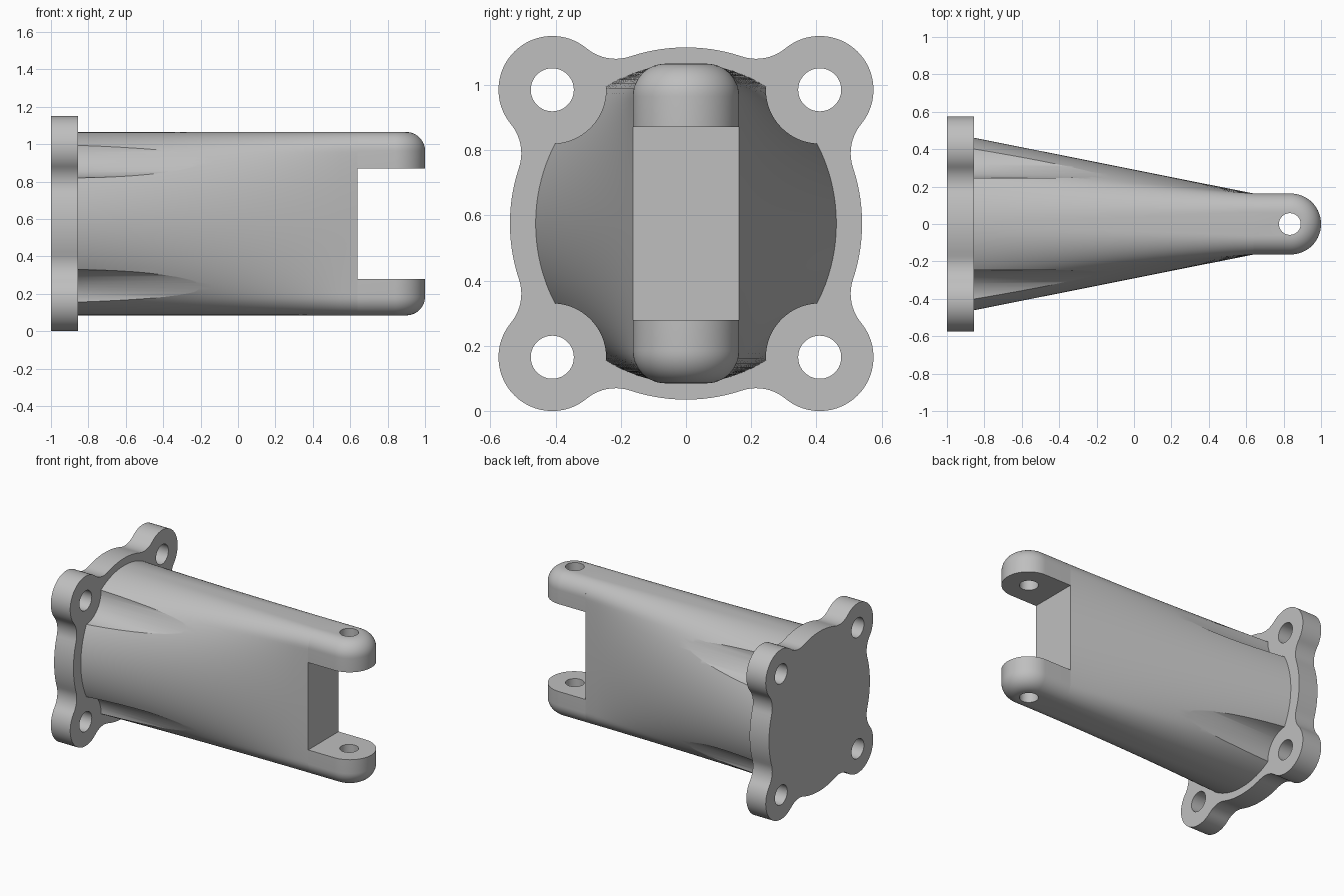
import bpy, bmesh
from math import sin, cos, pi, sqrt, atan2, radians

cube = bpy.data.objects.get("Cube")
if cube:
    bpy.data.objects.remove(cube, do_unlink=True)

MID = 0.575                      # height of the long axis
BOLT, LOBE, HUB, FILLET = 0.41, 0.165, 0.54, 0.14
HALF_H, HALF_W, ROUND = 0.49, 0.163, 0.1
FLANGE_X, STEP_X = -0.855, 0.64  # flange front, fork root

metal = bpy.data.materials.new("light grey metal")
metal.use_nodes = True
metal.diffuse_color = (0.52, 0.52, 0.52, 1)
metal.node_tree.nodes["Principled BSDF"].inputs["Base Color"].default_value = (0.52, 0.52, 0.52, 1)


def loft(name, rings):
    """Skin closed rings of equal length and cap both ends."""
    bm = bmesh.new()
    rows = [[bm.verts.new(p) for p in ring] for ring in rings]
    n = len(rows[0])
    for a, b in zip(rows, rows[1:]):
        for i in range(n):
            j = (i + 1) % n
            bm.faces.new((a[i], a[j], b[j], b[i]))
    bm.faces.new(rows[0][::-1])
    bm.faces.new(rows[-1])
    bmesh.ops.recalc_face_normals(bm, faces=bm.faces)
    mesh = bpy.data.meshes.new(name)
    bm.to_mesh(mesh)
    bm.free()
    mesh.materials.append(metal)
    obj = bpy.data.objects.new(name, mesh)
    bpy.context.collection.objects.link(obj)
    return obj


def arc(cx, cy, r, start, end, n):
    return [(cx + r * cos(start + (end - start) * i / n),
             cy + r * sin(start + (end - start) * i / n)) for i in range(n + 1)]


def activate(obj):
    bpy.ops.object.select_all(action='DESELECT')
    obj.select_set(True)
    bpy.context.view_layer.objects.active = obj


def cut(obj, cutter):
    cutter.hide_render = True
    mod = obj.modifiers.new("cut", 'BOOLEAN')
    mod.operation, mod.solver, mod.object = 'DIFFERENCE', 'EXACT', cutter
    activate(obj)
    bpy.ops.object.modifier_apply(modifier=mod.name)
    bpy.data.objects.remove(cutter, do_unlink=True)


def rod_x(y, z, r, x0, x1):
    circle = arc(y, z, r, 0, 2 * pi, 64)[:-1]
    return loft("cutter", [[(x, p, q) for p, q in circle] for x in (x0, x1)])


def finish(obj):
    activate(obj)
    bpy.ops.object.shade_smooth_by_angle(angle=radians(30))


bolts = [(sy * BOLT, MID + sz * BOLT) for sy in (-1, 1) for sz in (-1, 1)]

# Flange: round hub blended into four bolt lobes
d = BOLT * sqrt(2)
a = ((HUB + FILLET) ** 2 - (LOBE + FILLET) ** 2 + d * d) / (2 * d)
h = sqrt((HUB + FILLET) ** 2 - a * a)
phi, beta = atan2(h, a), atan2(h, a - d)
quarter = (arc(a, -h, FILLET, pi - phi, pi - beta, 10)
           + arc(d, 0, LOBE, -beta, beta, 32)[1:]
           + arc(a, h, FILLET, beta - pi, phi - pi, 10)[1:]
           + arc(0, 0, HUB, phi, pi / 2 - phi, 14)[1:-1])
outline = []
for k in range(4):
    t = pi / 4 + k * pi / 2
    outline += [(p * cos(t) - q * sin(t), MID + p * sin(t) + q * cos(t)) for p, q in quarter]
flange = loft("mounting_flange", [[(x, y, z) for y, z in outline] for x in (-1, FLANGE_X)])
for y, z in bolts:
    cut(flange, rod_x(y, z, 0.066, -1.1, -0.7))
finish(flange)


# Body: round at the flange, changing to a narrow rounded bar at the fork
def body_ring(x, rows=56):
    t = (x + 1) / (STEP_X + 1)
    side = []
    for i in range(rows + 1):
        z = HALF_H * sin(pi * (i / rows - 0.5))
        over = max(0, abs(z) - (HALF_H - ROUND))
        bar = HALF_W - ROUND + sqrt(max(0, ROUND ** 2 - over ** 2))
        side.append(((1 - t) * sqrt(max(0, HALF_H ** 2 - z * z)) + t * bar, z))
    return ([(x, w, MID + z) for w, z in side]
            + [(x, -w, MID + z) for w, z in reversed(side)])


STEPS = 16
START = -0.9
body = loft("tapered_body", [body_ring(START + (STEP_X - START) * i / STEPS)
                             for i in range(STEPS + 1)])
# Bolt clearance grooves
for y, z in bolts:
    cut(body, rod_x(y, z, LOBE, -0.95, 0.4))
finish(body)


# Fork arms: rounded tongues with a pin hole
def tongue(inset, z):
    tip = arc(1 - HALF_W, 0, HALF_W - inset, -pi / 2, pi / 2, 40)
    pts = [(STEP_X, inset - HALF_W)] + tip + [(STEP_X, HALF_W - inset)]
    return [(x, y, z) for x, y in pts]


for name, s in (("upper_fork_arm", 1), ("lower_fork_arm", -1)):
    rings = [tongue(0, MID + s * 0.296)]
    for i in range(13):
        t = pi / 2 * i / 12
        rings.append(tongue(ROUND * (1 - cos(t)), MID + s * (HALF_H - ROUND + ROUND * sin(t))))
    arm = loft(name, rings)
    hole = arc(0.833, 0, 0.058, 0, 2 * pi, 48)[:-1]
    cut(arm, loft("cutter", [[(x, y, z) for x, y in hole] for z in (-0.2, 1.4)]))
    finish(arm)
